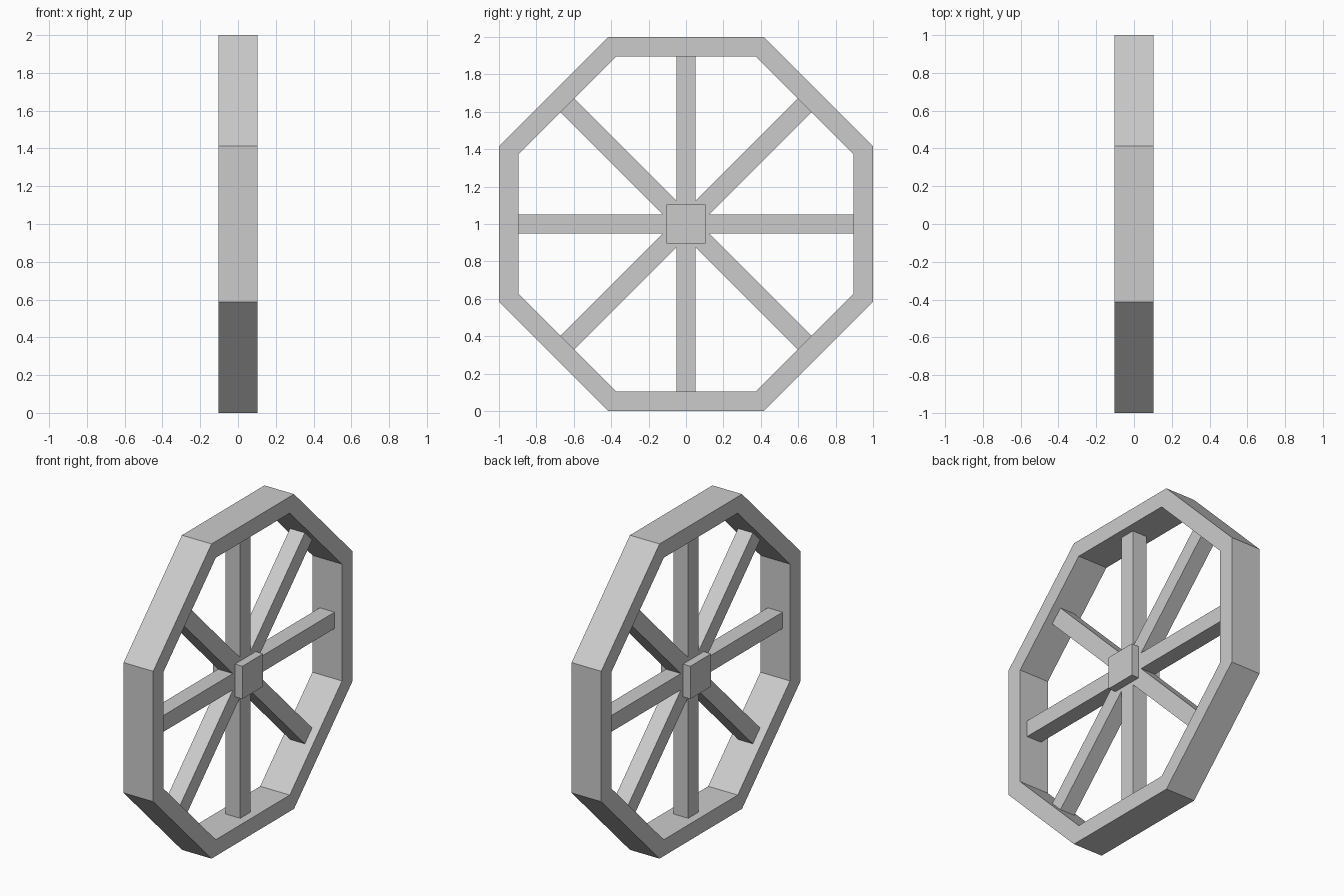
import bpy
import bmesh
import math
from mathutils import Matrix

cube = bpy.data.objects.get("Cube")
if cube:
    bpy.data.objects.remove(cube, do_unlink=True)

SIDES = 8
OUTER = 1.0        # outer apothem of the rim
INNER = 0.896      # inner apothem of the rim
HALF_WIDTH = 0.104
SPOKE = 0.104      # square section of each spoke

grey = bpy.data.materials.new("plain grey")
grey.use_nodes = True
color = (0.6, 0.6, 0.6, 1.0)
grey.diffuse_color = color
grey.node_tree.nodes["Principled BSDF"].inputs["Base Color"].default_value = color


def finish(name, bm):
    """Turn a bmesh into a flat shaded object raised to the axle height."""
    bmesh.ops.recalc_face_normals(bm, faces=bm.faces)
    mesh = bpy.data.meshes.new(name)
    bm.to_mesh(mesh)
    bm.free()
    mesh.materials.append(grey)
    obj = bpy.data.objects.new(name, mesh)
    obj.location.z = OUTER
    bpy.context.collection.objects.link(obj)
    return obj


def box(name, size, offset=(0, 0, 0), angle=0.0):
    bm = bmesh.new()
    bmesh.ops.create_cube(bm, size=1.0)
    bm.transform(Matrix.Rotation(angle, 4, 'X')
                 @ Matrix.Translation(offset)
                 @ Matrix.Diagonal((*size, 1.0)))
    return finish(name, bm)


# Rim: a rectangular section swept around the octagon
bm = bmesh.new()
section = [(-HALF_WIDTH, OUTER), (HALF_WIDTH, OUTER),
           (HALF_WIDTH, INNER), (-HALF_WIDTH, INNER)]
rings = []
for i in range(SIDES):
    a = (i + 0.5) * 2 * math.pi / SIDES
    k = 1 / math.cos(math.pi / SIDES)
    rings.append([bm.verts.new((x, r * k * math.cos(a), r * k * math.sin(a)))
                  for x, r in section])
for i in range(SIDES):
    a, b = rings[i], rings[(i + 1) % SIDES]
    for j in range(4):
        n = (j + 1) % 4
        bm.faces.new((a[j], a[n], b[n], b[j]))
finish("rim", bm)

# Hub: a cube that stands proud of the spokes
box("hub", (2 * HALF_WIDTH,) * 3)

# Spokes: from the axle to the middle of each rim side
for i in range(SIDES):
    box(f"spoke_{i + 1}", (SPOKE, INNER, SPOKE), (0, INNER / 2, 0),
        i * 2 * math.pi / SIDES)
